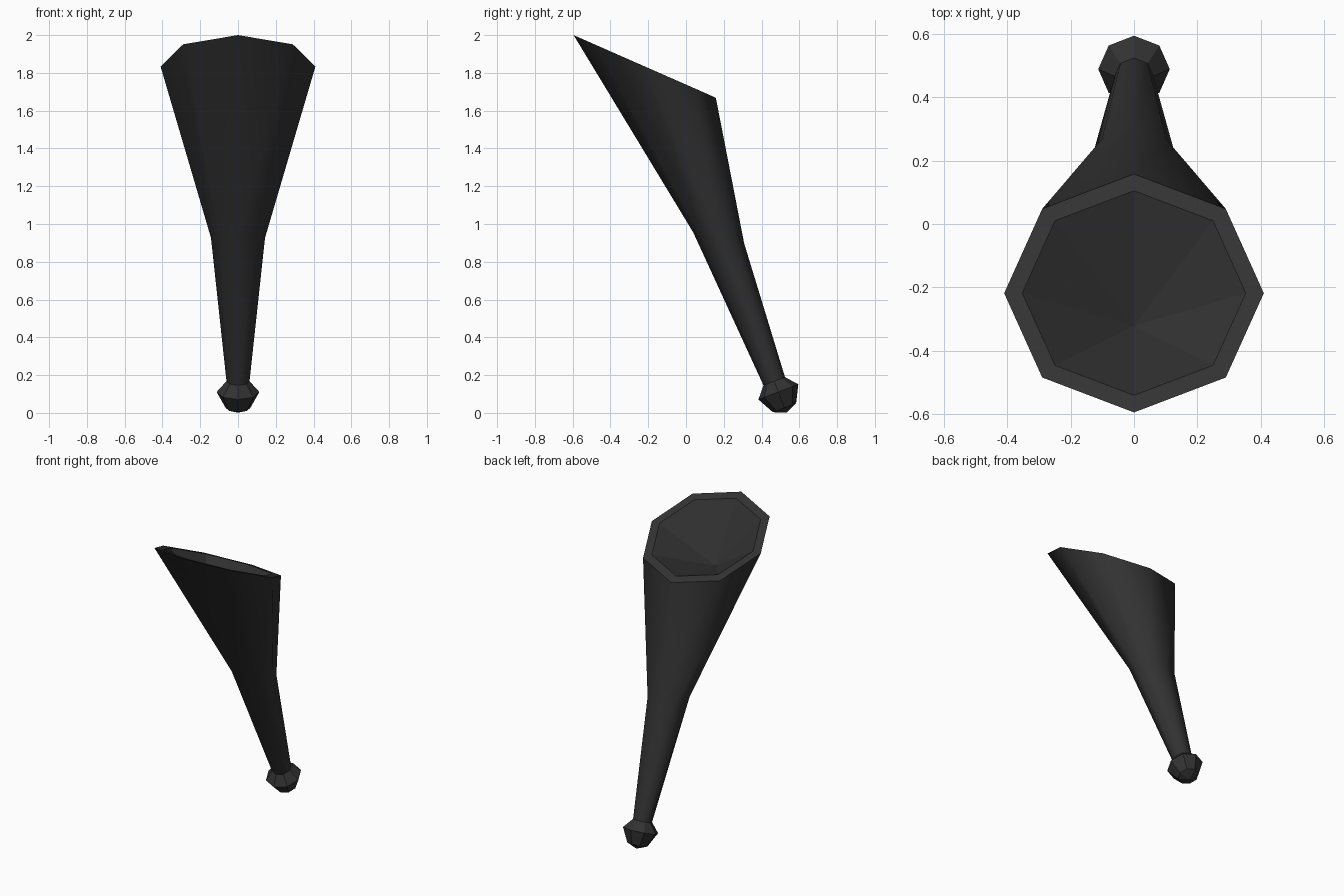
import bpy, bmesh, math

if "Cube" in bpy.data.objects:
    bpy.data.objects.remove(bpy.data.objects["Cube"])

SIDES = 8
mat = bpy.data.materials.new("charcoal black")
mat.diffuse_color = (0.032, 0.032, 0.032, 1)
mat.use_nodes = True
mat.node_tree.nodes["Principled BSDF"].inputs["Base Color"].default_value = mat.diffuse_color


def ring(bm, front, back, rx):
    """Octagon spanning the (y, z) points front and back, with half width rx."""
    cy, cz = (front[0] + back[0]) / 2, (front[1] + back[1]) / 2
    hy, hz = (back[0] - front[0]) / 2, (back[1] - front[1]) / 2
    vs = []
    for i in range(SIDES):
        a = 2 * math.pi * i / SIDES
        vs.append(bm.verts.new((rx * math.sin(a), cy + hy * math.cos(a), cz + hz * math.cos(a))))
    return vs


def bridge(bm, a, b, smooth=False):
    for i in range(SIDES):
        j = (i + 1) % SIDES
        bm.faces.new((a[i], a[j], b[j], b[i])).smooth = smooth


def fan(bm, a, tip):
    v = bm.verts.new(tip)
    for i in range(SIDES):
        bm.faces.new((a[i], a[(i + 1) % SIDES], v))


def axis_ring(bm, t, r):
    """Octagon square to the handle axis, at distance t below the knob centre."""
    cy, cz = 0.489 + 0.36 * t, 0.111 - 0.93 * t
    return ring(bm, (cy - 0.934 * r, cz - 0.357 * r), (cy + 0.934 * r, cz + 0.357 * r), r)


bm = bmesh.new()

# hollow mouth, rim and flared body
mouth_in = ring(bm, (-0.541, 1.976), (0.105, 1.692), 0.353)
mouth = ring(bm, (-0.595, 2.0), (0.158, 1.668), 0.41)
waist = ring(bm, (0.038, 0.956), (0.308, 0.897), 0.143)
neck = axis_ring(bm, -0.061, 0.061)
fan(bm, mouth_in, (0, -0.322, 1.6))
bridge(bm, mouth_in, mouth)
bridge(bm, mouth, waist, True)
bridge(bm, waist, neck, True)

# faceted knob at the narrow end
knob = axis_ring(bm, 0, 0.113)
knob_low = axis_ring(bm, 0.09, 0.066)
bridge(bm, neck, knob)
bridge(bm, knob, knob_low)
fan(bm, knob_low, (0, 0.532, 0.001))

bmesh.ops.recalc_face_normals(bm, faces=bm.faces)
# keep hard edges where smooth sides meet flat facets
for e in bm.edges:
    e.smooth = all(f.smooth for f in e.link_faces)

me = bpy.data.meshes.new("flared_horn")
bm.to_mesh(me)
bm.free()
me.materials.append(mat)
bpy.context.collection.objects.link(bpy.data.objects.new("flared_horn", me))
